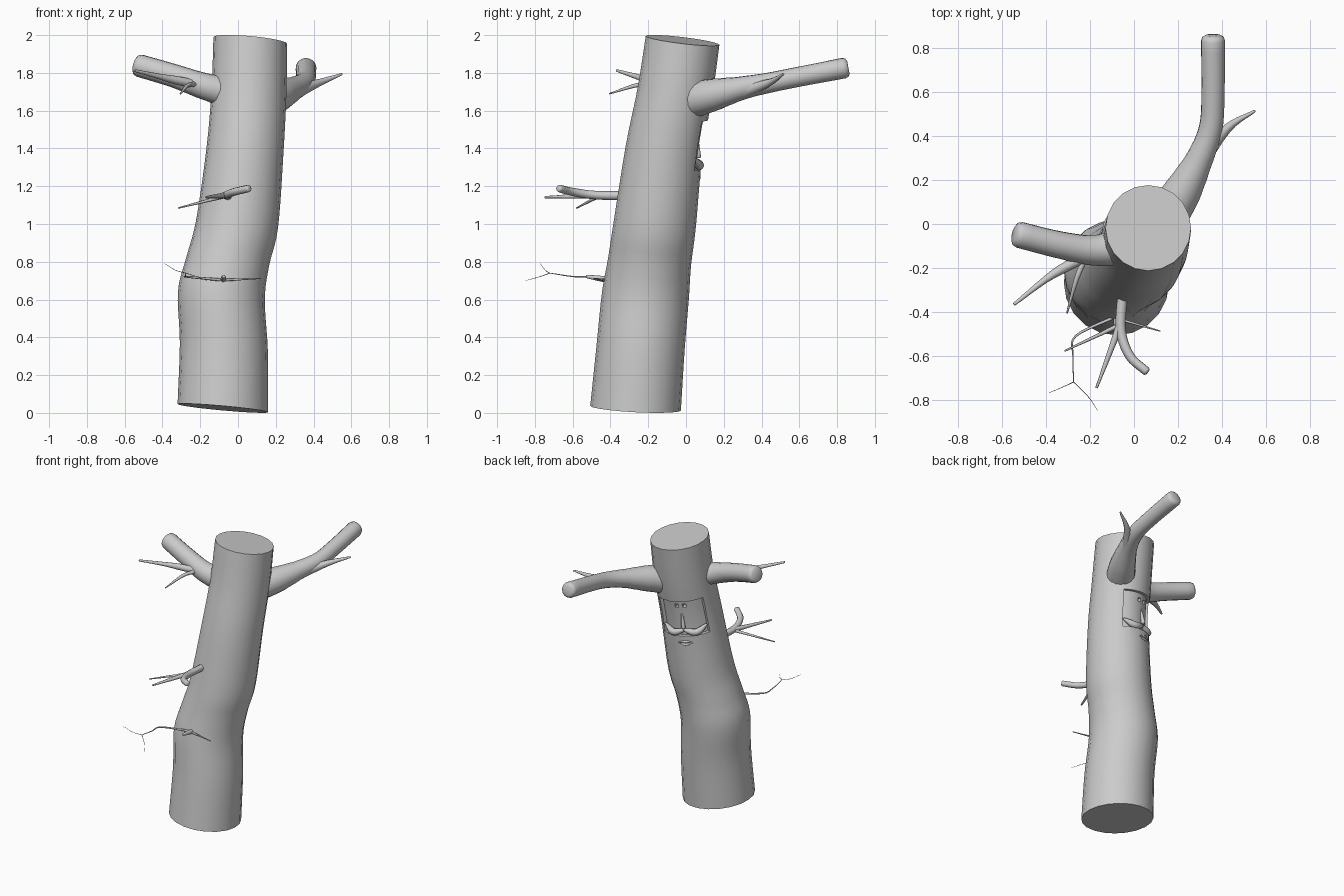
import bpy, bmesh, math
from mathutils import Vector

if "Cube" in bpy.data.objects:
    bpy.data.objects.remove(bpy.data.objects["Cube"])

# trunk rings: z, centre x, centre y, radius
TRUNK = [(.025, -.08, -.267, .24), (.35, -.075, -.24, .233), (.62, -.088, -.215, .23),
         (.8, -.055, -.193, .22), (1.0, -.005, -.165, .217), (1.4, .038, -.115, .203),
         (1.7, .058, -.058, .198), (1.972, .065, -.018, .195)]


def spline(pts, n):
    """Smooth samples through points of any dimension."""
    pts = [Vector(p) for p in pts]
    p = [2 * pts[0] - pts[1]] + pts + [2 * pts[-1] - pts[-2]]
    out = []
    for i in range(1, len(p) - 2):
        a, b, c, d = p[i - 1:i + 3]
        for k in range(n):
            t = k / n
            out.append(.5 * (2 * b + (c - a) * t + (2 * a - 5 * b + 4 * c - d) * t * t
                             + (3 * b - a - 3 * c + d) * t ** 3))
    return out + [pts[-1]]


RINGS = spline(TRUNK, 5)


def surf(deg, z, off=0):
    """Point on the trunk's leaning surface, pushed out by off."""
    z = min(max(z, RINGS[0][0]), RINGS[-1][0])
    i = max(k for k in range(len(RINGS) - 1) if RINGS[k][0] <= z)
    a, b = RINGS[i], RINGS[i + 1]
    q = a.lerp(b, (z - a[0]) / (b[0] - a[0]))
    x, y = [(q[3] + off) * f(math.radians(deg)) for f in (math.cos, math.sin)]
    return Vector((q[1] + x, q[2] + y, z - .09 * x - (.05 + .035 * z) * y))


def smooth(ob, angle=40):
    bpy.ops.object.select_all(action='DESELECT')
    ob.select_set(True)
    bpy.context.view_layer.objects.active = ob
    bpy.ops.object.shade_smooth_by_angle(angle=math.radians(angle))


def finish(name, bm, angle=40):
    bmesh.ops.recalc_face_normals(bm, faces=bm.faces)
    me = bpy.data.meshes.new(name)
    bm.to_mesh(me)
    bm.free()
    ob = bpy.data.objects.new(name, me)
    bpy.context.collection.objects.link(ob)
    smooth(ob, angle)
    return ob


def loft(bm, loops):
    """Skin closed loops of points and cap both ends."""
    vs = [[bm.verts.new(p) for p in loop] for loop in loops]
    n = len(vs[0])
    for a, b in zip(vs, vs[1:]):
        for i in range(n):
            bm.faces.new((a[i], a[(i + 1) % n], b[(i + 1) % n], b[i]))
    bm.faces.new(vs[0][::-1])
    bm.faces.new(vs[-1])


def tube(name, radii, *pts):
    """Limb through the points with a blunt tip; radii spread evenly along it."""
    s = spline(pts, 5)
    rr = [v.x for v in spline([(r, 0) for r in radii], 12)]
    r = [rr[round(i * (len(rr) - 1) / (len(s) - 1))] for i in range(len(s))]
    end, d, re = s[-1], (s[-1] - s[-2]).normalized(), r[-1]
    for step, k in ((.3, .9), (.45, .65)):
        s.append(end + d * re * step)
        r.append(re * k)
    sides = 16 if radii[0] > .05 else 8
    loops, side = [], None
    for i, q in enumerate(s):
        t = (s[min(i + 1, len(s) - 1)] - s[max(i - 1, 0)]).normalized()
        ref = side or Vector((0, 0, 1))
        side = (ref - t * ref.dot(t)).normalized()
        up = t.cross(side)
        loops.append([q + r[i] * (side * math.cos(j * math.tau / sides)
                      + up * math.sin(j * math.tau / sides)) for j in range(sides)])
    bm = bmesh.new()
    loft(bm, loops)
    return finish(name, bm, 50)


def block(bm, a, half, z0, z1, lo, hi, n):
    """Curved slab following the trunk surface."""
    loft(bm, [[surf(a - half + 2 * half * i / n, z0 + (z1 - z0) * k / 4, lo) for k in range(5)]
              + [surf(a - half + 2 * half * i / n, z1 - (z1 - z0) * k / 4, hi) for k in range(5)]
              for i in range(n + 1)])


def cut(ob, bm):
    cutter = finish("cutter", bm)
    cutter.hide_render = True
    m = ob.modifiers.new("cut", 'BOOLEAN')
    m.operation, m.solver, m.object = 'DIFFERENCE', 'EXACT', cutter
    bpy.context.view_layer.objects.active = ob
    bpy.ops.object.modifier_apply(modifier=m.name)
    bpy.data.objects.remove(cutter)


# trunk with the recessed face panel and eye holes
F = 108
bm = bmesh.new()
loft(bm, [[surf(i * 18, q[0]) for i in range(20)] for q in RINGS])
trunk = finish("trunk", bm)
bm = bmesh.new()
block(bm, F, 50, 1.31, 1.57, -.025, .04, 12)
cut(trunk, bm)
bm = bmesh.new()
for a in (F - 9, F + 9):
    block(bm, a, 4, 1.515, 1.54, -.06, .01, 2)
cut(trunk, bm)
smooth(trunk)

# nose, cheeks and lips
tube("nose", (.006, .015), surf(F, 1.47, -.03), surf(F, 1.37, -.01))
for name, s in (("left", 1), ("right", -1)):
    tube(name + "_cheek", (.01, .024, .022, .008), surf(F, 1.35, -.015),
         surf(F + s * 24, 1.33, -.008), surf(F + s * 47, 1.365, -.012))
for name, z in (("upper_lip", 1.271), ("lower_lip", 1.249)):
    tube(name, (.003, .009, .003), surf(F - 14, 1.26), surf(F, z), surf(F + 14, 1.26))

# rear limb
tube("rear_branch", (.1, .088, .062, .054, .053, .055), (.12, 0, 1.65), (.21, .13, 1.68),
     (.3, .3, 1.72), (.35, .44, 1.748), (.36, .6, 1.78), (.36, .835, 1.825))
tube("rear_twig", (.04, .026, .015, .006), (.31, .3, 1.7), (.43, .44, 1.748), (.55, .515, 1.793))

# left limb
tube("left_branch", (.085, .07, .062, .06), (-.04, -.1, 1.695), (-.18, -.12, 1.73),
     (-.34, -.095, 1.785), (-.52, -.05, 1.838))
tube("left_twig_long", (.022, .023, .014, .007), (-.2, -.14, 1.735), (-.37, -.23, 1.77),
     (-.545, -.365, 1.812))
tube("left_twig_short", (.014, .011, .004), (-.23, -.17, 1.74), (-.265, -.26, 1.735),
     (-.305, -.405, 1.69))

# front limb
tube("front_branch", (.024, .02), (-.05, -.3, 1.15), (-.06, -.48, 1.153),
     (-.02, -.6, 1.17), (.055, -.67, 1.188))
tube("front_twig_long", (.018, .006), (-.06, -.45, 1.152), (-.17, -.745, 1.142))
tube("front_twig_short", (.011, .004), (-.065, -.46, 1.148), (-.315, -.578, 1.085))

# low limb with thin forked twigs
fork = (-.275, -.72, .74)
tube("low_stub", (.016, .015, .009), (-.08, -.38, .7), (-.075, -.525, .722))
tube("low_twig_right", (.007, .003), (-.08, -.43, .703), (.12, -.488, .712))
tube("low_twig_left", (.008, .004, .002), (-.08, -.42, .703), (-.265, -.51, .72),
     (-.278, -.6, .722), fork)
tube("low_fork_left", (.002, .001), fork, (-.33, -.745, .755), (-.388, -.77, .79))
tube("low_fork_right", (.002, .001), fork, (-.21, -.785, .718), (-.165, -.85, .7))
